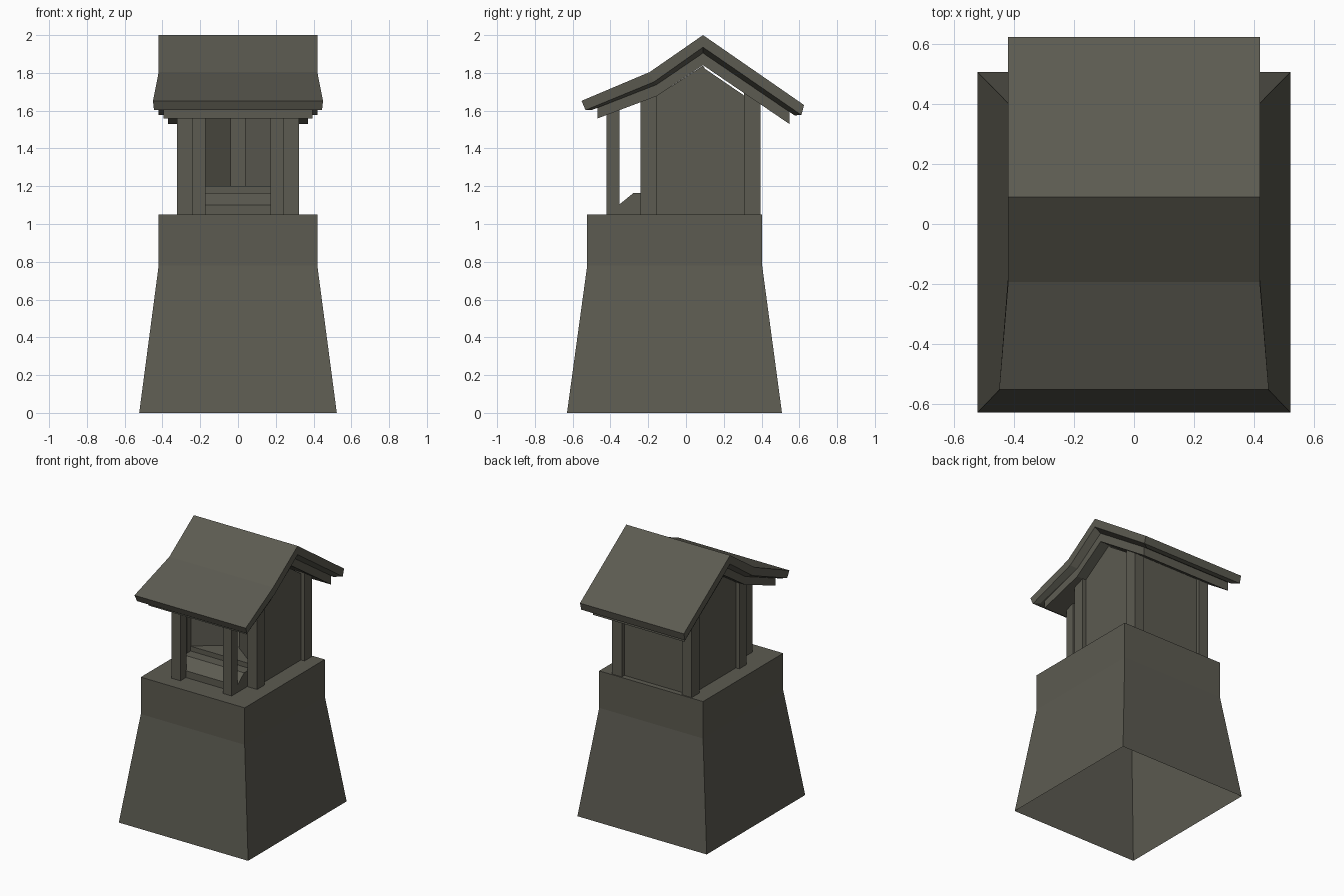
import bpy, bmesh

if "Cube" in bpy.data.objects:
    bpy.data.objects.remove(bpy.data.objects["Cube"])

stone = bpy.data.materials.new("weathered grey stone")
stone.diffuse_color = (0.107, 0.104, 0.082, 1)
stone.use_nodes = True
stone.node_tree.nodes["Principled BSDF"].inputs["Base Color"].default_value = stone.diffuse_color


def finish(name, bm):
    bmesh.ops.recalc_face_normals(bm, faces=bm.faces)
    me = bpy.data.meshes.new(name)
    bm.to_mesh(me)
    bm.free()
    me.materials.append(stone)
    ob = bpy.data.objects.new(name, me)
    bpy.context.collection.objects.link(ob)
    return ob


def box(name, x, y, z):
    return prism(name, [(y[0], z[0]), (y[1], z[0]), (y[1], z[1]), (y[0], z[1])], *x)


def prism(name, profile, x0, x1):
    """Extrude a side (y, z) profile along x."""
    bm = bmesh.new()
    a = [bm.verts.new((x0, y, z)) for y, z in profile]
    b = [bm.verts.new((x1, y, z)) for y, z in profile]
    n = len(a)
    bm.faces.new(a)
    bm.faces.new(b)
    for i in range(n):
        j = (i + 1) % n
        bm.faces.new((a[i], a[j], b[j], b[i]))
    return finish(name, bm)


def slab(name, top, bottom):
    """Folded roof layer: rows of (half width, y, z) on top and below."""
    bm = bmesh.new()
    rows = [[[bm.verts.new((s * w, y, z)) for s in (-1, 1)] for w, y, z in r]
            for r in (top, bottom)]
    t, b = rows
    n = len(t)
    for i in range(n - 1):
        for r in rows:
            bm.faces.new((r[i][0], r[i][1], r[i + 1][1], r[i + 1][0]))
        for s in (0, 1):
            bm.faces.new((t[i][s], t[i + 1][s], b[i + 1][s], b[i][s]))
    for i in (0, n - 1):
        bm.faces.new((t[i][0], t[i][1], b[i][1], b[i][0]))
    return finish(name, bm)


# Pedestal: tapered plinth, open underneath
bm = bmesh.new()
rings = []
for x, y0, y1, z in ((.523, -.63, .508, 0), (.42, -.523, .403, .78), (.42, -.523, .403, 1.05)):
    rings.append([bm.verts.new(p) for p in ((-x, y0, z), (x, y0, z), (x, y1, z), (-x, y1, z))])
for lo, hi in zip(rings, rings[1:]):
    for i in range(4):
        j = (i + 1) % 4
        bm.faces.new((lo[i], lo[j], hi[j], hi[i]))
bm.faces.new(rings[-1])
finish("pedestal", bm)

# Roof in three layers: tiles, sloped soffit, rafters
roof_low = [(.445, -.532, 1.603), (.42, -.17, 1.752), (.42, .09, 1.936), (.42, .611, 1.577)]
soffit_low = [(.41, -.50, 1.603), (.37, -.155, 1.738), (.37, .09, 1.905), (.37, .575, 1.575)]
slab("roof", [(.45, -.553, 1.652), (.42, -.193, 1.804), (.42, .09, 2.0), (.42, .625, 1.63)], roof_low)
slab("roof_soffit", roof_low, soffit_low)
slab("roof_rafters",
     [(.395, -.468, 1.618), (.37, -.155, 1.74), (.37, .09, 1.907), (.37, .548, 1.598)],
     [(.395, -.468, 1.559), (.37, -.155, 1.677), (.37, .09, 1.841), (.37, .548, 1.529)])

# Shrine room: mirrored posts, side walls and half open doors
wall = [(-.16, 1.05), (-.16, 1.675), (.09, 1.838), (.10, 1.822), (.305, 1.682), (.35, 1.65), (.35, 1.05)]
for s, side in ((-1, "left"), (1, "right")):
    box("porch_post_" + side, (s * .172, s * .243), (-.42, -.352), (1.05, 1.61))
    box("front_post_" + side, (s * .243, s * .323), (-.24, -.155), (1.05, 1.69))
    box("back_post_" + side, (s * .243, s * .323), (.307, .395), (1.05, 1.697))
    prism("side_wall_" + side, wall, s * .26, s * .295)
    bm = bmesh.new()
    plan = [(.25, -.20), (.038, -.04), (.052, -.02), (.264, -.18)]
    f = bm.faces.new([bm.verts.new((s * x, y, 1.2)) for x, y in plan])
    up = bmesh.ops.extrude_face_region(bm, geom=[f])["geom"]
    bmesh.ops.translate(bm, vec=(0, 0, .46), verts=[v for v in up if isinstance(v, bmesh.types.BMVert)])
    bm.faces.ensure_lookup_table()
    finish("door_" + side, bm)

box("back_wall", (-.29, .29), (.335, .365), (1.05, 1.66))
box("room_floor", (-.26, .26), (-.20, .335), (1.05, 1.20))

# Sloped entrance step
prism("entrance_step", [(-.357, 1.05), (-.357, 1.10), (-.277, 1.165), (-.19, 1.165), (-.19, 1.05)], -.243, .243)
